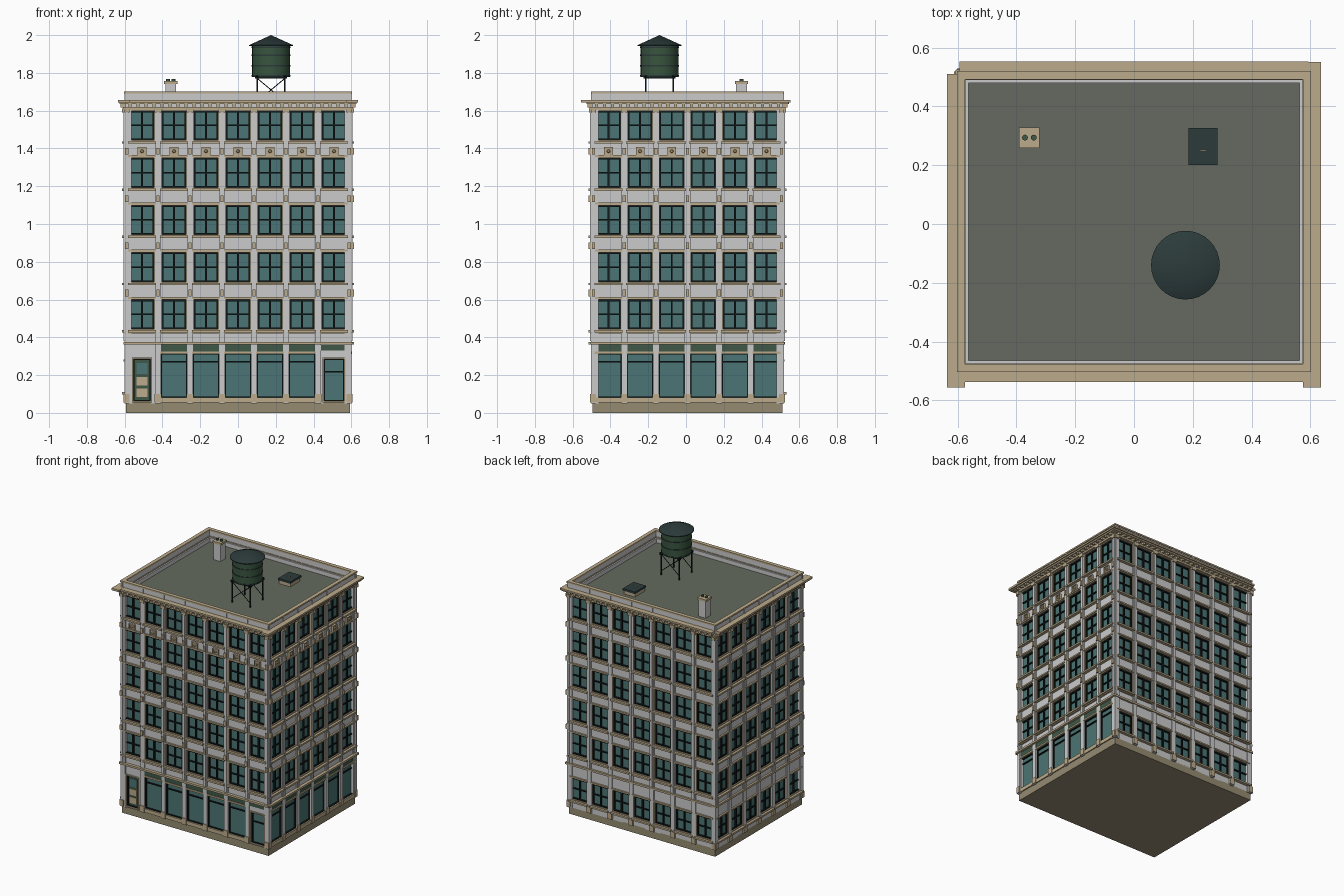
import bpy, bmesh, math
from mathutils import Matrix, Vector

if "Cube" in bpy.data.objects:
    bpy.data.objects.remove(bpy.data.objects["Cube"])

HX, HY, Y0 = 0.593, 0.502, 0.008      # body half sizes and y centre
ROOF = 1.62
COL = {"tan": (.71, .64, .51), "plinth": (.55, .51, .41), "glass": (.27, .42, .42),
       "dark": (.08, .10, .10), "green": (.22, .31, .25), "roof": (.36, .38, .34),
       "tank": (.20, .30, .22), "cap": (.16, .21, .21)}
MATS = {}
for n, c in COL.items():
    MATS[n] = bpy.data.materials.new(n)
    MATS[n].diffuse_color = (*[v ** 2.0 for v in c], 1)
PARTS = {}


def part(name, mat=None):
    return PARTS.setdefault(name, (bmesh.new(), mat))[0]


def box(name, mat, x0, x1, y0, y1, z0, z1):
    m = Matrix.Translation(((x0 + x1) / 2, (y0 + y1) / 2, (z0 + z1) / 2))
    m = m @ Matrix.Diagonal((x1 - x0, y1 - y0, z1 - z0, 1))
    bmesh.ops.create_cube(part(name, mat), size=1, matrix=m)


def cyl(name, mat, p, q, r, r2=None, n=8):
    p, q = Vector(p), Vector(q)
    rot = (q - p).to_track_quat('Z', 'Y').to_matrix().to_4x4()
    bmesh.ops.create_cone(part(name, mat), cap_ends=True, segments=n, radius1=r,
                          radius2=r if r2 is None else r2, depth=(q - p).length,
                          matrix=Matrix.Translation((p + q) / 2) @ rot)


def finish(turn=0, y=0.0):
    for name, (bm, mat) in PARTS.items():
        me = bpy.data.meshes.new(name)
        bm.to_mesh(me)
        bm.free()
        ob = bpy.data.objects.new(name, me)
        bpy.context.collection.objects.link(ob)
        ob.location.y = y
        ob.rotation_euler.z = turn * math.pi / 2
        if mat:
            me.materials.append(MATS[mat])
        if "tank_" in name:
            for f in me.polygons:
                f.use_smooth = len(f.vertices) < 5
            bpy.context.view_layer.objects.active = ob
            ob.select_set(True)
            bpy.ops.object.shade_smooth_by_angle(angle=math.radians(35))
            ob.select_set(False)
    PARTS.clear()


def facade(side, turn, half, other, bays):
    """One wall, drawn facing -y: u runs along it, d is the distance out of the wall plane."""
    pitch = 2 * half / bays
    street = side in ("front", "right")

    def b(name, mat, u0, u1, d0, d1, z0, z1):
        box(side + "_" + name, mat, u0, u1, -other - d1, -other - d0, z0, z1)

    def ring(name, mat, u, w, z0, z1, t, d0, d1):
        b(name, mat, u - w, u - w + t, d0, d1, z0, z1)
        b(name, mat, u + w - t, u + w, d0, d1, z0, z1)
        b(name, mat, u - w + t, u + w - t, d0, d1, z0, z0 + t)
        b(name, mat, u - w + t, u + w - t, d0, d1, z1 - t, z1)

    def window(u, z0, z1):
        w = .067
        b("glass", "glass", u - w, u + w, -.03, -.014, z0, z1)
        ring("window_surround", "tan", u, w + .004, z0 - .003, z1 + .003, .007, -.02, .005)
        ring("sash", "dark", u, w - .003, z0 + .004, z1 - .004, .008, -.02, -.004)
        b("sash", "dark", u - .005, u + .005, -.02, -.003, z0, z1)
        zm = (z0 + z1) / 2
        b("sash", "dark", u - w, u + w, -.02, -.005, zm - .004, zm + .004)
        b("sills", "tan", u - w - .008, u + w + .008, -.01, .022, z0 - .014, z0 - .002)
        b("lintels", "tan", u - w - .006, u + w + .006, -.01, .012, z1 + .001, z1 + .011)

    for i in range(bays):
        u = (i - (bays - 1) / 2) * pitch
        l, r = u - pitch / 2, u + pitch / 2
        # upper windows and spandrels
        for k in range(5):
            z = .44 + .25 * k
            window(u, z, z + .163)
            b("spandrels", None, l, r, -.03, 0, .375 if k == 0 else z - .087, z)
        b("spandrels", None, l, r, -.03, 0, 1.603, 1.65)
        door = side == "front" and i in (0, bays - 1)
        if not street:                        # plain ground floor
            window(u, .112, .272)
            b("spandrels", None, l, r, -.03, 0, .05, .112)
            b("spandrels", None, l, r, -.03, 0, .272, .376)
        elif not door:                        # shop window
            b("glass", "glass", u - .07, u + .07, -.03, -.014, .085, .315)
            ring("shop_frame", "dark", u, .07, .08, .315, .007, -.02, -.002)
            b("shop_frame", "dark", u - .07, u + .07, -.02, -.004, .268, .275)
            b("shop_bulkhead", "tan", u - .073, u + .073, -.03, .008, .055, .082)
            b("shop_head", "tan", u - .073, u + .073, -.03, .01, .313, .325)
            b("shop_fascia", "green", l, r, -.03, .004, .325, .362)
        else:                                 # doors
            w = .047 if i == 0 else .056
            b("door_wall", None, l, u - w, -.03, 0, .05, .376)
            b("door_wall", None, u + w, r, -.03, 0, .05, .376)
            b("door_wall", None, u - w, u + w, -.03, 0, .288, .376)
            ring("door_surround", "tan", u, w + .006, .055, .294, .008, -.02, .01)
            ring("door_frame", "dark", u, w, .06, .288, .008, -.02, -.002)
            if i == 0:
                b("door", "green", u - w, u + w, -.03, -.012, .058, .288)
                for z0, z1 in ((.085, .13), (.145, .19)):
                    b("door_panel", "tan", u - .028, u + .028, -.015, -.007, z0, z1)
                b("glass", "glass", u - .03, u + .03, -.015, -.009, .205, .265)
            else:
                b("glass", "glass", u - w, u + w, -.03, -.014, .058, .288)
                b("door_frame", "dark", u - w, u + w, -.02, -.004, .215, .222)
                b("shop_fascia", "green", l, r, -.01, .005, .33, .36)
        # square rosettes under the top floor
        if street:
            ring("rosettes", "tan", u, .023, 1.363, 1.408, .005, -.01, .014)
            b("rosettes", "tan", u - .02, u + .02, -.01, .007, 1.366, 1.405)
            n, y = side + "_rosettes", -other
            cyl(n, "tan", (u, y, 1.3855), (u, y - .018, 1.3855), .012, .006)
        # modillions
        for j in range(4):
            c = l + (j + .5) * pitch / 4
            b("modillions", "tan", c - .008, c + .008, 0, .028, 1.618, 1.637)

    # piers between the bays
    for i in range(bays + 1):
        c = -half + i * pitch
        l, r = max(c - .016, -half - .007), min(c + .016, half + .007)
        m = (l + r) / 2
        b("piers", None, l, r, -.03, .008, .05, 1.61)
        b("piers", None, m - .007, m + .007, 0, .013, .38, 1.61)
        b("pier_bases", "tan", l - .002, r + .002, 0, .014, .055, .1)
        b("pier_caps", "tan", l - .002, r + .002, 0, .02, 1.59, 1.612)
        if street:
            for k in range(4):
                z = .617 + .25 * k
                b("pier_blocks", "tan", m - .009, m + .009, 0, .022, z, z + .035)

    # belt courses, cornice and parapet
    b("belt", "tan", -half - .012, half + .012, -.01, .022 if street else .014, .362, .376)
    b("belt", "tan", -half - .008, half + .008, -.01, .012, .42, .428)
    e = .042 if street else 0
    for d, z0, z1, x in ((.016, 1.606, 1.62, .012), (.034, 1.634, 1.644, e * .8),
                         (.043, 1.644, 1.656, e)):
        b("cornice", "tan", -half - x, half + x, -.02, d, z0, z1)
    b("parapet", None, -half - .004, half + .004, -.016, .004, 1.6, 1.692)
    b("coping", "tan", -half - .01, half + .01, -.018, .01, 1.691, 1.702)
    for i in range(bays + 1):
        c = max(-half + .004, min(half - .004, -half + i * pitch))
        b("parapet_posts", None, c - .006, c + .006, 0, .008, 1.655, 1.692)
    finish(turn, Y0)


for args in (("front", 0, HX, HY, 7), ("right", 1, HY, HX, 6),
             ("back", 2, HX, HY, 7), ("left", 3, HY, HX, 6)):
    facade(*args)

# body
box("plinth", "plinth", -HX, HX, Y0 - HY, Y0 + HY, 0, .056)
box("core", None, -HX + .022, HX - .022, Y0 - HY + .022, Y0 + HY - .022, .05, 1.61)
box("roof_deck", "roof", -HX + .005, HX - .005, Y0 - HY + .005, Y0 + HY - .005, 1.605, ROOF)
# cornice corner blocks at the street front
for s in (-1, 1):
    x0, x1 = sorted((s * .575, s * .636))
    box("cornice_corners", "tan", x0, x1, -.556, -.47, 1.642, 1.657)

# chimney with two pots
box("chimney", None, -.385, -.327, .265, .323, ROOF - .01, 1.745)
box("chimney_cap", "tan", -.391, -.321, .259, .329, 1.742, 1.757)
for x in (-.371, -.341):
    cyl("chimney_pots", "green", (x, .294, 1.75), (x, .294, 1.767), .01, n=12)

# roof hatch
box("hatch_curb", "tan", .19, .28, .205, .32, ROOF - .01, 1.648)
box("hatch_lid", "cap", .185, .285, .2, .326, 1.645, 1.66)
box("hatch_handle", "tan", .224, .246, .248, .254, 1.659, 1.667)

# water tank on braced legs
TX, TY, L = .175, -.14, .072
for sx in (-1, 1):
    for sy in (-1, 1):
        x, y = TX + sx * L, TY + sy * L
        box("tower_legs", "dark", x - .004, x + .004, y - .004, y + .004, ROOF - .01, 1.785)
        cyl("tower_braces", "dark", (x, y, 1.65), (TX - sx * L, y, 1.77), .0025, n=6)
    box("tower_beams", "dark", TX - .085, TX + .085, TY + sx * L - .005, TY + sx * L + .005, 1.77, 1.782)
    box("tower_beams", "dark", TX + sx * L - .005, TX + sx * L + .005, TY - .085, TY + .085, 1.77, 1.782)
cyl("tank_barrel", "tank", (TX, TY, 1.779), (TX, TY, 1.947), .1, n=32)
for z in (1.782, 1.835, 1.89, 1.932):
    cyl("tank_hoops", "cap", (TX, TY, z), (TX, TY, z + .007), .103, n=32)
cyl("tank_roof", "cap", (TX, TY, 1.947), (TX, TY, 2.0), .117, 0, n=32)
cyl("tank_eave", "cap", (TX, TY, 1.942), (TX, TY, 1.9475), .117, n=32)
finish()

for m in bpy.data.materials:
    if m.users and not m.is_grease_pencil:
        m.use_nodes = True
        m.node_tree.nodes["Principled BSDF"].inputs["Base Color"].default_value = m.diffuse_color
